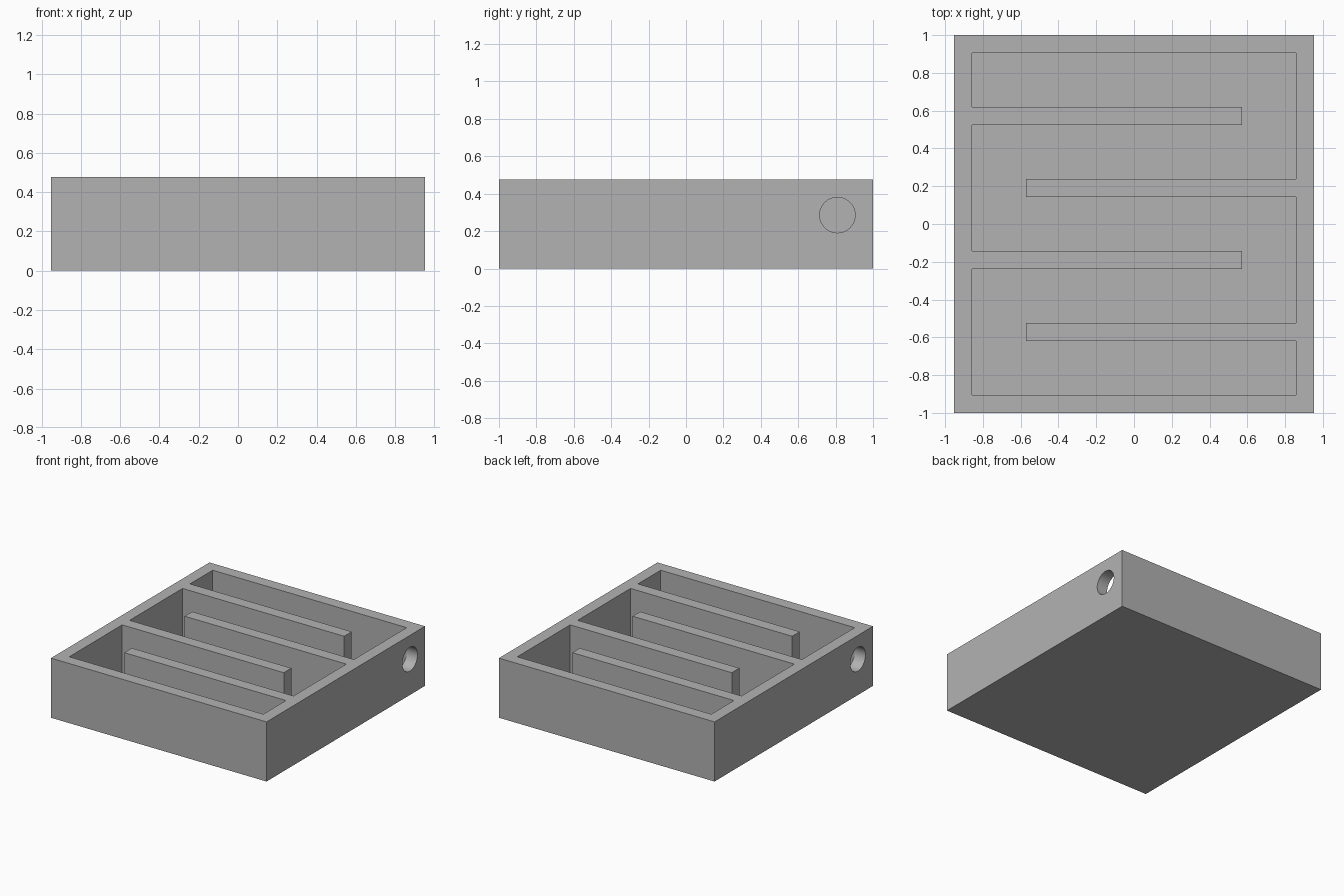
import bpy, bmesh
from math import pi
from mathutils import Matrix

cube = bpy.data.objects.get("Cube")
if cube:
    bpy.data.objects.remove(cube, do_unlink=True)

U = 2 / 21                      # wall thickness: the tray is 20 x 21 x 5 of these
HALF_X, HALF_Y, HEIGHT = 10 * U, 10.5 * U, 5 * U

grey = bpy.data.materials.new("plain grey")
grey.use_nodes = True
colour = (0.448, 0.448, 0.448, 1)
grey.diffuse_color = colour
grey.node_tree.nodes["Principled BSDF"].inputs["Base Color"].default_value = colour


def make_object(name, bm):
    bmesh.ops.recalc_face_normals(bm, faces=bm.faces)
    mesh = bpy.data.meshes.new(name)
    bm.to_mesh(mesh)
    bm.free()
    mesh.materials.append(grey)
    obj = bpy.data.objects.new(name, mesh)
    bpy.context.collection.objects.link(obj)
    return obj


def prism(name, outline, z0, z1):
    bm = bmesh.new()
    face = bm.faces.new([bm.verts.new((x, y, z0)) for x, y in outline])
    top = bmesh.ops.extrude_face_region(bm, geom=[face])["geom"]
    bmesh.ops.translate(bm, vec=(0, 0, z1 - z0),
                        verts=[v for v in top if isinstance(v, bmesh.types.BMVert)])
    return make_object(name, bm)


def cut(target, cutter):
    cutter.hide_render = True
    mod = target.modifiers.new(cutter.name, "BOOLEAN")
    mod.operation = "DIFFERENCE"
    mod.solver = "EXACT"
    mod.object = cutter
    bpy.context.view_layer.objects.active = target
    bpy.ops.object.modifier_apply(modifier=mod.name)
    bpy.data.objects.remove(cutter, do_unlink=True)


# Solid block
corners = [(-HALF_X, -HALF_Y), (HALF_X, -HALF_Y), (HALF_X, HALF_Y), (-HALF_X, HALF_Y)]
tray = prism("serpentine_tray", corners, 0, HEIGHT)

# Winding channel: baffles reach in from one wall, the other wall is a half turn of it
inner_x, inner_y, tip_x = 9 * U, 9.5 * U, -6 * U
side = [(inner_x, -inner_y)]
for centre in (-6 * U, 2 * U):
    low, high = centre - U / 2, centre + U / 2
    side += [(inner_x, low), (tip_x, low), (tip_x, high), (inner_x, high)]
side.append((inner_x, inner_y))
cut(tray, prism("channel_cutter", side + [(-x, -y) for x, y in side], U, HEIGHT + U))

# Round ports through the side walls at opposite ends of the channel
for sign in (1, -1):
    bm = bmesh.new()
    place = Matrix.Translation((sign * 9.5 * U, sign * 8.5 * U, 3 * U))
    bmesh.ops.create_cone(bm, cap_ends=True, segments=64, radius1=0.995 * U,
                          radius2=0.995 * U, depth=2 * U,
                          matrix=place @ Matrix.Rotation(pi / 2, 4, "Y"))
    cut(tray, make_object("port_cutter", bm))

# Smooth port walls, sharp corners
bpy.ops.object.select_all(action="DESELECT")
tray.select_set(True)
bpy.context.view_layer.objects.active = tray
bpy.ops.object.shade_smooth_by_angle(angle=pi / 6)
